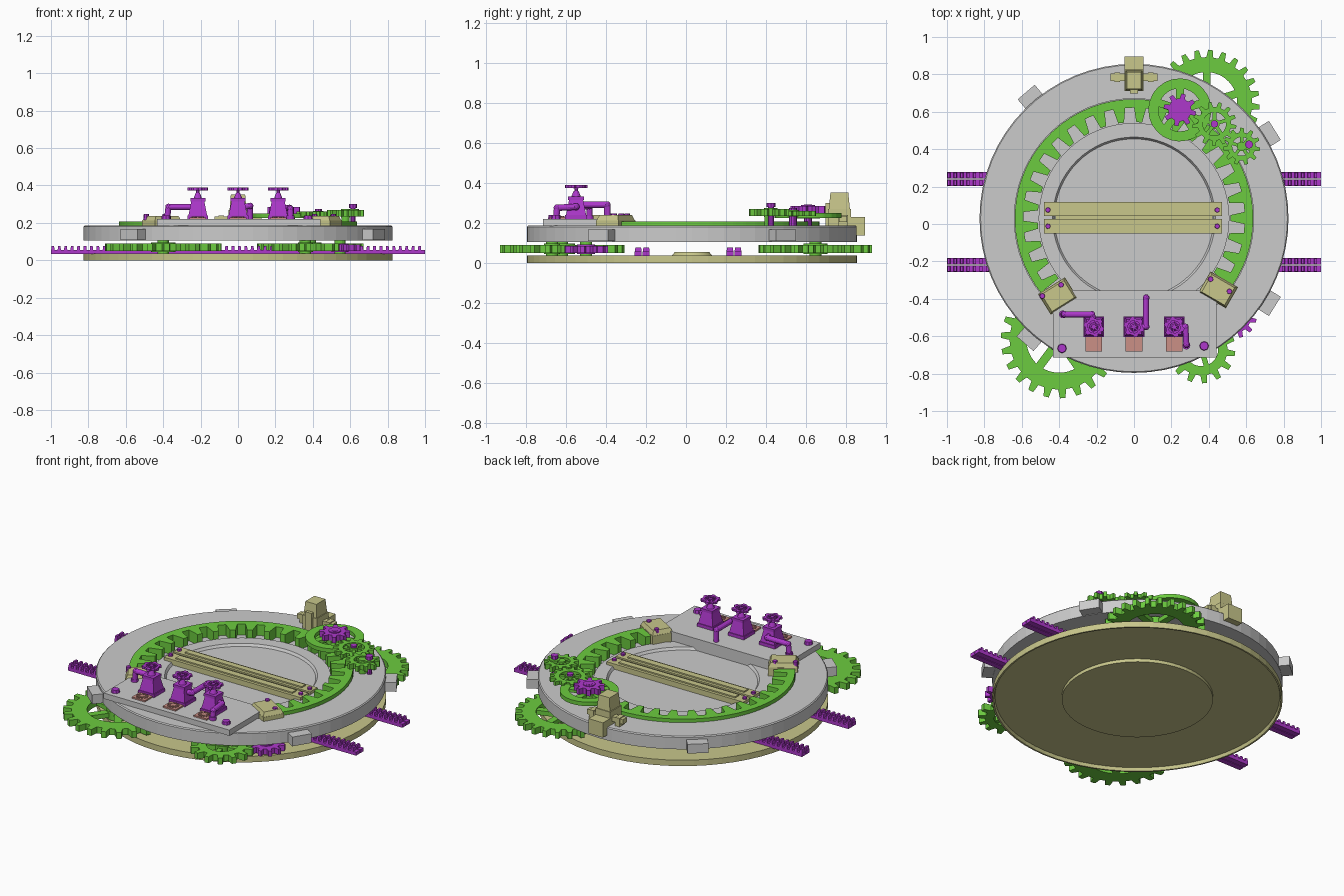
import bpy, bmesh
from math import sin, cos, pi, radians
from mathutils import Matrix, Vector

if "Cube" in bpy.data.objects:
    bpy.data.objects.remove(bpy.data.objects["Cube"])

CY = 0.03  # centre of the round body in y


def material(name, rgb):
    m = bpy.data.materials.new(name)
    m.diffuse_color = (*rgb, 1)
    m.use_nodes = True
    m.node_tree.nodes["Principled BSDF"].inputs["Base Color"].default_value = m.diffuse_color
    return m


GREEN = material("green", (0.15, 0.6, 0.05))
PURPLE = material("purple", (0.42, 0.04, 0.6))
OLIVE = material("olive", (0.58, 0.57, 0.26))
RED = material("red", (0.6, 0.28, 0.24))


def finish(bm, name, mat=None):
    bmesh.ops.remove_doubles(bm, verts=bm.verts, dist=1e-5)
    bmesh.ops.recalc_face_normals(bm, faces=bm.faces)
    me = bpy.data.meshes.new(name)
    bm.to_mesh(me)
    bm.free()
    ob = bpy.data.objects.new(name, me)
    bpy.context.collection.objects.link(ob)
    if mat:
        me.materials.append(mat)
    return ob


def box(bm, x0, x1, y0, y1, z0, z1, taper=1.0, M=Matrix()):
    """Box with its top scaled by taper, then moved by M."""
    cx, cy = (x0 + x1) / 2, (y0 + y1) / 2
    v = []
    for z, t in ((z0, 1), (z1, taper)):
        for x, y in ((x0, y0), (x1, y0), (x1, y1), (x0, y1)):
            v.append(bm.verts.new(M @ Vector((cx + (x - cx) * t, cy + (y - cy) * t, z))))
    for f in ((3, 2, 1, 0), (4, 5, 6, 7), (0, 1, 5, 4), (1, 2, 6, 5), (2, 3, 7, 6), (3, 0, 4, 7)):
        bm.faces.new([v[i] for i in f])


def rod(bm, a, b, r, n=12, r2=None):
    """Cylinder or cone between two points."""
    a, b = Vector(a), Vector(b)
    d = b - a
    M = Matrix.Translation((a + b) / 2) @ d.to_track_quat('Z', 'Y').to_matrix().to_4x4()
    bmesh.ops.create_cone(bm, cap_ends=True, segments=n, radius1=r, radius2=r if r2 is None else r2,
                          depth=d.length, matrix=M)


def lathe(name, prof, mat=None, n=64):
    bm = bmesh.new()
    rings = [[bm.verts.new((r * cos(2 * pi * i / n), CY + r * sin(2 * pi * i / n), z)) for i in range(n)]
             for r, z in prof]
    for a, b in zip(rings, rings[1:]):
        for i in range(n):
            bm.faces.new((a[i], a[(i + 1) % n], b[(i + 1) % n], b[i]))
    return finish(bm, name, mat)


def band(bm, outer, inner, z0, z1, closed=True):
    """Flat ring between two equal-length outlines."""
    loops = [[bm.verts.new((*p, z)) for p in o]
             for o, z in ((outer, z0), (outer, z1), (inner, z1), (inner, z0))]
    n = len(outer)
    for k in range(4):
        a, b = loops[k], loops[(k + 1) % 4]
        for i in range(n if closed else n - 1):
            bm.faces.new((a[i], a[(i + 1) % n], b[(i + 1) % n], b[i]))
    if not closed:
        for i in (0, n - 1):
            bm.faces.new([l[i] for l in loops])


def polar(c, r, a):
    return (c[0] + r * cos(a), c[1] + r * sin(a))


def teeth(n, root, tip, a0=0, a1=2 * pi):
    """Angle / radius pairs of a toothed outline."""
    p = (a1 - a0) / n
    return [(a0 + p * (i + f), r) for i in range(n)
            for f, r in ((0, root), (0.42, root), (0.55, tip), (0.87, tip))]


def gear_into(bm, c, z0, z1, root, tip, n, hole, hub=0.0, spokes=0):
    t = teeth(n, root, tip)
    band(bm, [polar(c, r, a) for a, r in t], [polar(c, hole, a) for a, r in t], z0, z1)
    d = (z1 - z0) * 0.15
    for s in range(spokes):
        M = Matrix.Translation((*c, 0)) @ Matrix.Rotation(2 * pi * s / spokes + 0.3, 4, 'Z')
        w = hub * 0.35
        box(bm, 0, hole * 1.04, -w, w, z0 + d, z1 - d, M=M)
    if hub:
        rod(bm, (*c, z0 - d), (*c, z1 + d), hub, 20)


def gear(name, *args, mat=GREEN, **kw):
    bm = bmesh.new()
    gear_into(bm, *args, **kw)
    return finish(bm, name, mat)


# Base pan and main round body
lathe("base_pan", [(0, 0), (0.43, 0), (0.43, 0.02), (0.81, 0.02), (0.816, 0), (0.826, 0), (0.826, 0.037),
                   (0.1, 0.037), (0.085, 0.055), (0, 0.055)], OLIVE)
lathe("main_body", [(0, 0.105), (0.826, 0.105), (0.826, 0.18), (0.82, 0.186), (0.64, 0.186), (0.64, 0.14),
                    (0.51, 0.14), (0.51, 0.16), (0.435, 0.16), (0.425, 0.145), (0, 0.145)])

# Outer lugs
bm = bmesh.new()
for a in (130.5, 32, -32, -131):
    box(bm, 0.75, 0.888, -0.06, 0.06, 0.108, 0.166,
        M=Matrix.Translation((0, CY, 0)) @ Matrix.Rotation(radians(a), 4, 'Z'))
finish(bm, "body_lugs")

# Internal ring gear
bm = bmesh.new()
t = teeth(24, 0.592, 0.515, radians(-40), radians(220))
band(bm, [polar((0, CY), 0.637, a) for a, r in t], [polar((0, CY), r, a) for a, r in t], 0.138, 0.207, False)
finish(bm, "internal_ring_gear", GREEN)

# Cross bars over the centre
bm = bmesh.new()
for y0, y1 in ((0.043, 0.117), (-0.05, 0.027)):
    box(bm, -0.48, 0.47, y0, y1, 0.14, 0.178)
    box(bm, -0.41, 0.40, y0 + 0.018, y1 - 0.018, 0.178, 0.186)
box(bm, -0.42, 0.42, 0.02, 0.05, 0.14, 0.155)
finish(bm, "cross_bars", OLIVE)

# Control plate
bm = bmesh.new()
box(bm, -0.432, 0.44, -0.715, -0.355, 0.184, 0.22)
box(bm, -0.43, 0.438, -0.6, -0.357, 0.13, 0.19)
finish(bm, "control_plate")

# Ring gear clamps
for side, c, ang in (("left", (-0.407, -0.385), 32), ("right", (0.45, -0.352), -30)):
    bm = bmesh.new()
    M = Matrix.Translation((*c, 0)) @ Matrix.Rotation(radians(ang), 4, 'Z')
    box(bm, -0.085, 0.085, -0.065, 0.065, 0.14, 0.212, M=M)
    box(bm, -0.083, 0.083, -0.063, 0.063, 0.212, 0.238, 0.85, M=M)
    finish(bm, side + "_clamp", OLIVE)

# Bolts: x, y, z, radius
bm = bmesh.new()
bolts = [(-0.46, 0.075, 0.178, 0.016), (-0.46, -0.012, 0.178, 0.016), (0.445, 0.075, 0.178, 0.016),
         (0.445, -0.012, 0.178, 0.016), (-0.49, -0.385, 0.235, 0.017), (-0.39, -0.325, 0.235, 0.017),
         (0.41, -0.295, 0.235, 0.017), (0.51, -0.36, 0.235, 0.017), (-0.385, -0.665, 0.22, 0.028),
         (0.375, -0.652, 0.22, 0.028)]
for x, y, z, r in bolts:
    rod(bm, (x, y, z - 0.02), (x, y, z + r * 0.7), r, 8, r * 0.8)
finish(bm, "bolts", PURPLE)

# Valves with handwheels and bent pipes
pipes = {-0.215: [(-0.215, -0.52, 0.28), (-0.225, -0.483, 0.285), (-0.372, -0.483, 0.285), (-0.38, -0.483, 0.21)],
         0.0: [(0, -0.55, 0.285), (0.065, -0.55, 0.29), (0.065, -0.395, 0.29), (0.065, -0.39, 0.145)],
         0.215: [(0.215, -0.55, 0.28), (0.275, -0.55, 0.28), (0.28, -0.645, 0.275), (0.28, -0.65, 0.215)]}
for i, (x, path) in enumerate(pipes.items()):
    bm = bmesh.new()
    y = -0.55
    box(bm, x - 0.055, x + 0.055, y - 0.055, y + 0.055, 0.218, 0.24)
    box(bm, x - 0.05, x + 0.05, y - 0.05, y + 0.05, 0.24, 0.315, 0.7)
    box(bm, x - 0.04, x + 0.04, y - 0.04, y + 0.04, 0.315, 0.332)
    rod(bm, (x, y, 0.33), (x, y, 0.36), 0.024, 10, 0.012)
    rod(bm, (x, y, 0.35), (x, y, 0.39), 0.009, 8)
    gear_into(bm, (x, y), 0.374, 0.388, 0.046, 0.056, 6, 0.033, 0.012, 6)
    for a, b in zip(path, path[1:]):
        rod(bm, a, b, 0.016)
    for p in path[1:3]:
        bmesh.ops.create_icosphere(bm, subdivisions=2, radius=0.018, matrix=Matrix.Translation(p))
    rod(bm, path[3], Vector(path[3]) + Vector((0, 0, 0.025)), 0.021)
    finish(bm, f"valve_{i + 1}", PURPLE)
    # Indicator pad with raised star
    bm = bmesh.new()
    box(bm, x - 0.045, x + 0.045, -0.682, -0.602, 0.216, 0.229)
    for k in range(6):
        M = Matrix.Translation((x, -0.642, 0)) @ Matrix.Rotation(pi * k / 6, 4, 'Z')
        box(bm, -0.034, 0.034, -0.003, 0.003, 0.228, 0.234, M=M)
    finish(bm, f"indicator_pad_{i + 1}", RED)

# Rear latch tower
bm = bmesh.new()
box(bm, -0.05, 0.05, 0.71, 0.825, 0.18, 0.27)
box(bm, -0.045, 0.045, 0.715, 0.82, 0.27, 0.352, 0.85)
box(bm, -0.05, 0.05, 0.815, 0.895, 0.137, 0.23)
box(bm, -0.022, 0.022, 0.698, 0.75, 0.18, 0.3)
box(bm, -0.125, 0.125, 0.765, 0.805, 0.205, 0.235)
for s in (-0.09, 0.09):
    box(bm, s - 0.015, s + 0.015, 0.76, 0.81, 0.18, 0.24)
finish(bm, "rear_latch", OLIVE)

# Paired toothed racks
for label, yc in (("rear", 0.24), ("front", -0.219)):
    bm = bmesh.new()
    for off in (-0.02, 0.02):
        y0, y1 = yc + off - 0.0175, yc + off + 0.0175
        box(bm, -1, 1, y0, y1, 0.034, 0.056)
        for k in range(58):
            x = -0.99 + k * 0.0344
            box(bm, x - 0.0085, x + 0.0085, y0, y1, 0.056, 0.077, 0.8)
    finish(bm, label + "_racks", PURPLE)

# Gears between pan and body, with their axles
gear("lower_gear_rear", (0.387, 0.647), 0.05, 0.09, 0.245, 0.285, 24, 0.165, 0.06, 5)
gear("lower_gear_left", (-0.4, -0.62), 0.05, 0.09, 0.265, 0.312, 22, 0.175, 0.065, 5)
gear("lower_gear_right", (0.36, -0.67), 0.05, 0.09, 0.14, 0.182, 14, 0.09, 0.04, 4)
gear("lower_pinion", (0.545, -0.5), 0.05, 0.085, 0.08, 0.11, 11, 0.04, 0.045, mat=PURPLE)
bm = bmesh.new()
for c in ((0.387, 0.647), (-0.4, -0.62), (0.36, -0.67), (0.545, -0.5)):
    rod(bm, (*c, 0.03), (*c, 0.11), 0.03, 16)
finish(bm, "lower_axles", GREEN)

# Gear train on top of the body
gear("upper_wheel", (0.245, 0.61), 0.225, 0.25, 0.168, 0.168, 12, 0.115, 0.06, 5)
gear("upper_pinion", (0.245, 0.61), 0.25, 0.285, 0.062, 0.088, 8, 0.03, 0.035, mat=PURPLE)
gear("idler_gear", (0.43, 0.535), 0.235, 0.26, 0.09, 0.118, 13, 0.062, 0.028, 5)
gear("end_gear", (0.575, 0.415), 0.235, 0.268, 0.075, 0.1, 11, 0.05, 0.025, 5)
bm = bmesh.new()
for x, y, z, r in ((0.245, 0.61, 0.292, 0.02), (0.43, 0.535, 0.275, 0.02), (0.615, 0.425, 0.28, 0.015)):
    rod(bm, (x, y, 0.18), (x, y, z), r, 10)
rod(bm, (0.615, 0.425, 0.28), (0.615, 0.425, 0.3), 0.022, 8)
finish(bm, "upper_axles", PURPLE)
bm = bmesh.new()
rod(bm, (0.575, 0.415, 0.18), (0.575, 0.415, 0.24), 0.022, 12)
rod(bm, (0.615, 0.425, 0.245), (0.615, 0.425, 0.275), 0.032, 12)
finish(bm, "end_gear_post", GREEN)
